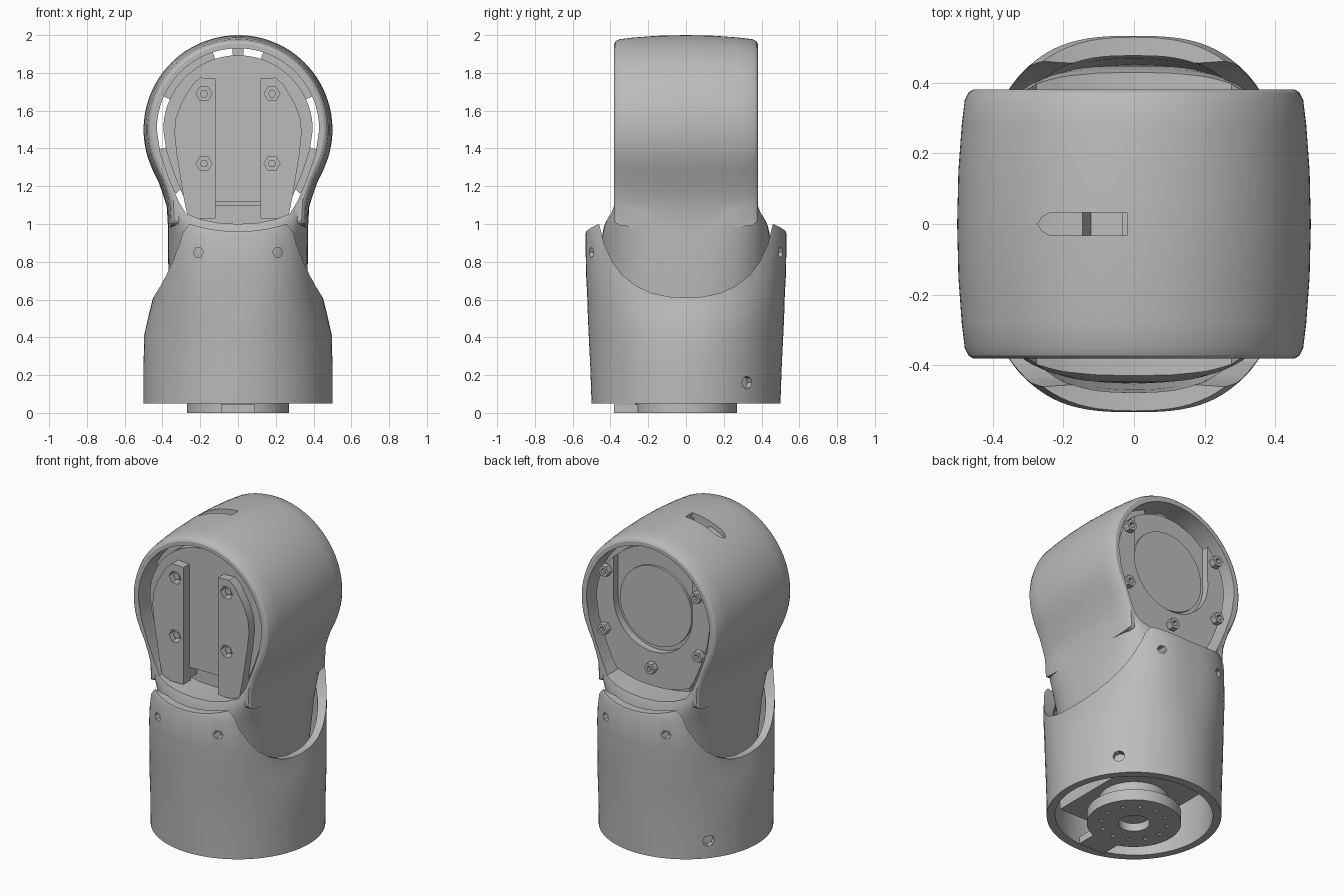
import bpy, bmesh, math
from mathutils import Vector

if "Cube" in bpy.data.objects:
    bpy.data.objects.remove(bpy.data.objects["Cube"])

grey = bpy.data.materials.new("plain grey")
grey.use_nodes = True
colour = (0.5, 0.5, 0.5, 1)
grey.diffuse_color = colour
grey.node_tree.nodes["Principled BSDF"].inputs["Base Color"].default_value = colour


def loft(name, rings):
    """Skin a closed solid through rings of equal point count."""
    bm = bmesh.new()
    loops = [[bm.verts.new(p) for p in ring] for ring in rings]
    n = len(loops[0])
    for a, b in zip(loops, loops[1:]):
        for i in range(n):
            j = (i + 1) % n
            bm.faces.new((a[i], a[j], b[j], b[i]))
    bm.faces.new(loops[0])
    bm.faces.new(loops[-1])
    bmesh.ops.recalc_face_normals(bm, faces=bm.faces)
    mesh = bpy.data.meshes.new(name)
    bm.to_mesh(mesh)
    bm.free()
    obj = bpy.data.objects.new(name, mesh)
    bpy.context.collection.objects.link(obj)
    mesh.materials.append(grey)
    return obj


def prism(name, outline, lo, hi, axis="y"):
    """Extrude a flat outline along an axis."""
    place = {"x": lambda u, v, w: (w, u, v),
             "y": lambda u, v, w: (u, w, v),
             "z": lambda u, v, w: (u, v, w)}[axis]
    return loft(name, [[place(u, v, w) for u, v in outline] for w in (lo, hi)])


def circle(u, v, r, n=48):
    return [(u + r * math.cos(math.tau * i / n), v + r * math.sin(math.tau * i / n))
            for i in range(n)]


def rect(u0, u1, v0, v1):
    return [(u0, v0), (u1, v0), (u1, v1), (u0, v1)]


def mirrored(half):
    return half + [(-x, z) for x, z in reversed(half) if abs(x) > 1e-4]


def arc(r, a0, a1, n, z=1.5):
    angles = [math.radians(a0 + (a1 - a0) * i / n) for i in range(n + 1)]
    return [(r * math.cos(a), z + r * math.sin(a)) for a in angles]


def scaled(outline, s, z):
    return [(x * s, z + (v - z) * s) for x, v in outline]


def oval(a, b, z, power, n=96):
    """Squared-off ellipse at height z."""
    ring = []
    for i in range(n):
        t = math.tau * i / n
        c, s = math.cos(t), math.sin(t)
        ring.append(Vector((a * math.copysign(abs(c) ** (2 / power), c),
                            b * math.copysign(abs(s) ** (2 / power), s), z)))
    return ring


def boolean(obj, tools, operation="DIFFERENCE"):
    for tool in tools:
        tool.hide_render = True
        mod = obj.modifiers.new("cut", "BOOLEAN")
        mod.operation, mod.object, mod.solver = operation, tool, "EXACT"
        bpy.context.view_layer.objects.active = obj
        bpy.ops.object.modifier_apply(modifier=mod.name)
        bpy.data.objects.remove(tool)


# Lower shell: round foot rising into two squared ears
levels = [(0.05, 0.5, 0.5, 2), (0.25, 0.5, 0.507, 2), (0.41, 0.497, 0.515, 2.05),
          (0.52, 0.472, 0.52, 2.25), (0.62, 0.447, 0.523, 2.5), (0.75, 0.43, 0.53, 2.7),
          (0.95, 0.41, 0.532, 2.85), (1.02, 0.41, 0.505, 2.85)]
shell = loft("lower_shell", [oval(a, b, z, p) for z, a, b, p in levels])
inner = [(0.0, 0.5, 0.5, 2)] + levels[1:-1] + [(1.1, 0.41, 0.52, 2.85)]
bore = loft("bore", [oval(a - 0.045, b - 0.055, z, p) for z, a, b, p in inner])
saddle_half = [(0.47, 1.1), (0.46, 1.0), (0.435, 0.9), (0.39, 0.8), (0.335, 0.727),
               (0.26, 0.67), (0.18, 0.634), (0.09, 0.615), (0, 0.61)]
saddle = prism("saddle", mirrored(saddle_half), -1, 1, "x")
dip = prism("dip", circle(0, 1.8, 0.84, 96), -1, 1)
ear_holes = [prism("ear_hole", circle(s * 0.21, 0.85, 0.027, 6), -1, 1) for s in (-1, 1)]
boolean(shell, [bore, saddle, dip] + ear_holes)
for side in (-1, 1):
    hole = prism("foot_recess", circle(0, 0.16, 0.035, 8), 0.465, 0.7, "x")
    hole.rotation_euler.z = math.radians(90 - side * 50)
    bpy.context.view_layer.update()
    boolean(shell, [hole])

# Upper housing: barrelled teardrop drum flowing into a flared neck
drop = mirrored(arc(0.5, 90, -18, 36) +
                [(0.45, 1.28), (0.42, 1.22), (0.395, 1.15), (0.377, 1.09), (0.37, 0.97)])
bulge = [(0.38, 0.91), (0.372, 0.935), (0.35, 0.957), (0.28, 0.974), (0.15, 0.993)]
sections = [(-y, s) for y, s in bulge] + [(0, 1)] + bulge[::-1]
housing = loft("upper_housing", [[(x, y, z) for x, z in scaled(drop, s, 1.5)]
                                 for y, s in sections])
neck = loft("neck", [oval(a, b, z, p) for z, a, b, p in [
    (0.32, 0.34, 0.41, 2.3), (0.6, 0.365, 0.445, 2.4), (0.82, 0.37, 0.45, 2.8),
    (0.92, 0.37, 0.447, 3.4), (0.98, 0.37, 0.436, 4.2), (1.03, 0.37, 0.418, 5.5),
    (1.08, 0.37, 0.398, 7), (1.13, 0.375, 0.385, 8), (1.2, 0.385, 0.375, 9)]])
boolean(housing, [neck], "UNION")
opening = mirrored(arc(0.43, 90, 0, 24) +
                   [(0.412, 1.38), (0.365, 1.24), (0.315, 1.12), (0.275, 1.055),
                    (0.2, 1.025), (0.1, 1.005), (0, 1.0)])
slot = prism("slot", [(-0.02, -0.033), (-0.02, 0.033), (-0.235, 0.033), (-0.26, 0.02),
                      (-0.272, 0), (-0.26, -0.02), (-0.235, -0.033)], 1.85, 2.1, "z")
boolean(housing, [prism("opening", opening, -0.6, 0.6), slot])

# Core block inside the drum, with the webs that hold it
core_outline = scaled(opening, 0.92, 1.47)
core = prism("core_block", core_outline, -0.315, 0.285)
prism("core_foot", rect(-0.2, 0.2, 0.98, 1.1), -0.24, 0.25)
for a0, a1 in ((24, 72), (86, 94), (108, 156), (-46, -14), (194, 226)):
    prism("core_web", arc(0.47, a0, a1, 10) + arc(0.36, a1, a0, 10), -0.25, 0.25)
boolean(core, [prism("pocket", rect(-0.12, 0.12, 0.9, 1.12), -0.4, -0.23)])

# Front pads with sunken screws
pad_outline = [(0.12, 1.77), (0.2, 1.775), (0.24, 1.74), (0.3, 1.64), (0.33, 1.56),
               (0.337, 1.48), (0.325, 1.37), (0.29, 1.15), (0.265, 1.03), (0.12, 1.03)]
for side, label in ((1, "left"), (-1, "right")):
    pad = prism(label + "_front_pad", [(side * x, z) for x, z in pad_outline], -0.372, -0.3)
    for z in (1.32, 1.69):
        boolean(pad, [prism("recess", circle(side * 0.18, z, 0.042, 6), -0.4, -0.32)])
        prism("front_screw", circle(side * 0.18, z, 0.022, 6), -0.355, -0.31)

# Back rim around a round cover, with hexagonal posts
rim = prism("back_rim", core_outline, 0.28, 0.33)
boolean(rim, [prism("rim_bore", circle(0, 1.53, 0.275, 64), 0.1, 0.4),
              prism("rim_gap", rect(-0.274, 0.274, 1.54, 2), 0.1, 0.4)])
prism("back_cover", circle(0, 1.53, 0.25, 64), 0.28, 0.3)
for x, z in ((0.32, 1.69), (-0.32, 1.69), (0.33, 1.32), (-0.33, 1.32), (0, 1.16)):
    post = prism("back_post", circle(x, z, 0.036, 6), 0.32, 0.368)
    boolean(post, [prism("socket", circle(x, z, 0.018, 6), 0.34, 0.4)])

# Bottom drive: drilled flange, tab, stem and gearbox
flange = prism("drive_flange", circle(0, 0, 0.27, 64), 0, 0.07, "z")
drills = [prism("drill", circle(x, y, 0.012, 8), -0.1, 0.03, "z")
          for x, y in circle(0, 0, 0.19, 12)]
boolean(flange, [prism("hub", circle(0, 0, 0.09, 32), -0.1, 0.05, "z")] + drills)
prism("drive_tab", rect(-0.09, 0.09, -0.38, -0.255), 0, 0.045, "z")
prism("drive_stem", circle(0, 0, 0.2), 0.06, 0.2, "z")
prism("gearbox", rect(-0.25, 0.25, -0.36, 0.36), 0.16, 0.4, "z")

# Smooth curved faces, keep edges crisp
for obj in bpy.context.scene.objects:
    obj.select_set(obj.type == "MESH")
bpy.context.view_layer.objects.active = shell
bpy.ops.object.shade_smooth_by_angle(angle=math.radians(28))
